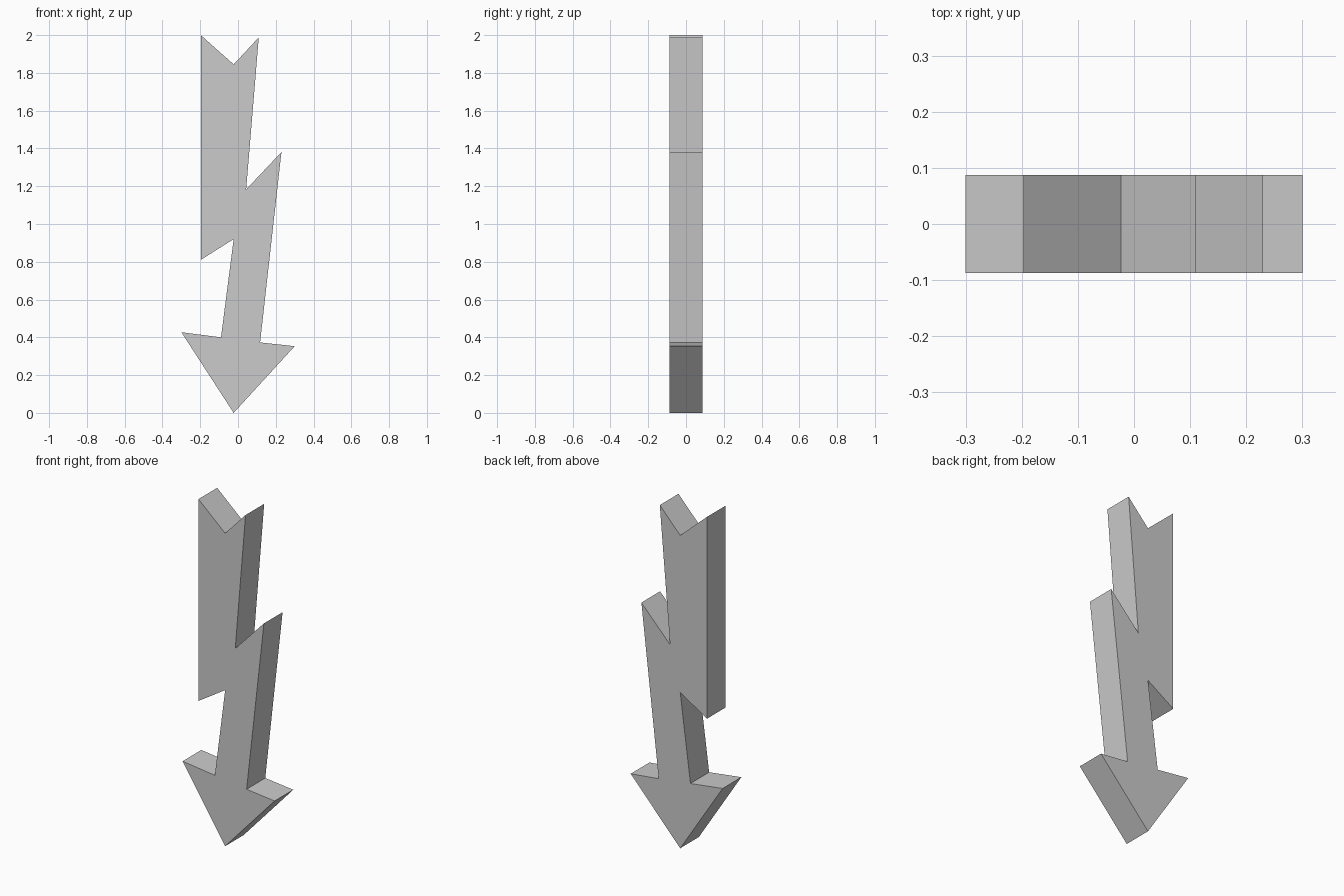
import bpy, bmesh

if "Cube" in bpy.data.objects:
    bpy.data.objects.remove(bpy.data.objects["Cube"])

HALF_DEPTH = 0.087

# Outline of the jagged arrow in (x, z), clockwise from the top left
OUTLINE = [
    (-0.197, 2.0), (-0.023, 1.845), (0.11, 1.988),       # notched tail
    (0.043, 1.183), (0.23, 1.381),                       # right barb
    (0.117, 0.373), (0.30, 0.353), (-0.023, 0.0),        # arrow head
    (-0.30, 0.427), (-0.09, 0.40),
    (-0.023, 0.92), (-0.197, 0.81),                      # left barb
]


def extruded_profile(name, points, half_depth):
    bm = bmesh.new()
    front = bm.faces.new([bm.verts.new((x, -half_depth, z)) for x, z in points])
    result = bmesh.ops.extrude_face_region(bm, geom=[front], use_keep_orig=True)
    back = [v for v in result["geom"] if isinstance(v, bmesh.types.BMVert)]
    bmesh.ops.translate(bm, verts=back, vec=(0, 2 * half_depth, 0))
    bmesh.ops.recalc_face_normals(bm, faces=bm.faces)
    mesh = bpy.data.meshes.new(name)
    bm.to_mesh(mesh)
    bm.free()
    obj = bpy.data.objects.new(name, mesh)
    bpy.context.collection.objects.link(obj)
    return obj


# Flat plate with straight sides
extruded_profile("lightning_arrow", OUTLINE, HALF_DEPTH)
